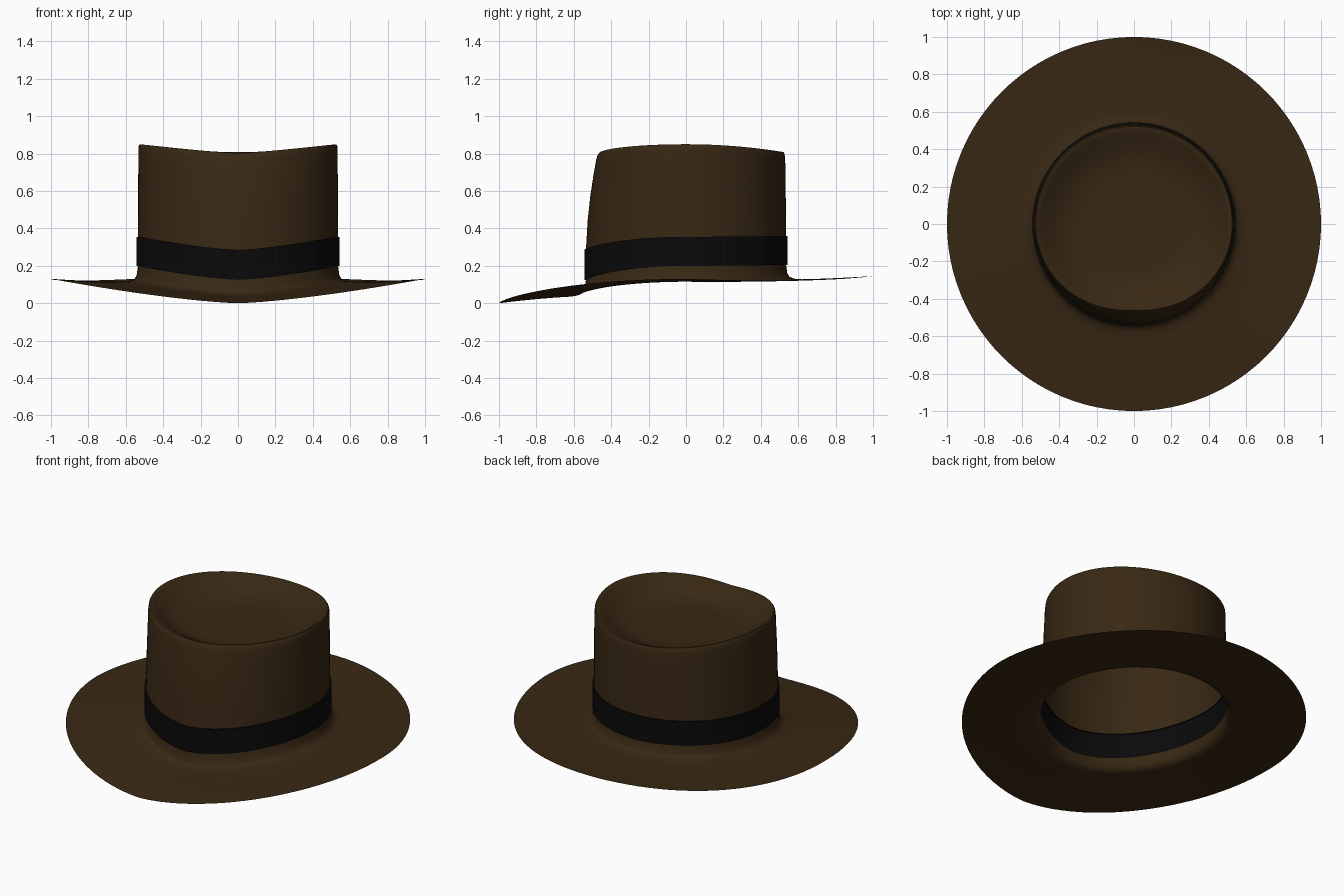
import bpy, bmesh
from math import sin, cos, pi

SEG = 96


def material(name, rgb):
    m = bpy.data.materials.new(name)
    m.diffuse_color = (*rgb, 1)
    return m


def blend(front, side, back, a):
    # a = 0 is the front, pi/2 the side, pi the back
    if cos(a) > 0:
        return front + (side - front) * abs(sin(a)) ** 1.4
    return side + (back - side) * cos(a) ** 2


def loft(name, rows, mat, dip=0.0):
    # each row: (radius front, side, back), (height front, side, back)
    bm = bmesh.new()
    rings = []
    for radii, heights in rows:
        ring = []
        for i in range(SEG):
            a = 2 * pi * i / SEG
            r, z = blend(*radii, a), blend(*heights, a)
            c = max(0, -cos(a))
            z -= dip * max(0, r - 0.6) / 0.4 * (c - c ** 4)
            ring.append(bm.verts.new((r * sin(a), -r * cos(a), z)))
        rings.append(ring)
    for lo, hi in zip(rings, rings[1:]):
        for i in range(SEG):
            j = (i + 1) % SEG
            bm.faces.new((lo[i], lo[j], hi[j], hi[i]))
    bmesh.ops.remove_doubles(bm, verts=bm.verts, dist=1e-5)
    mesh = bpy.data.meshes.new(name)
    bm.to_mesh(mesh)
    bm.free()
    obj = bpy.data.objects.new(name, mesh)
    bpy.context.collection.objects.link(obj)
    mesh.materials.append(mat)
    bpy.ops.object.select_all(action='DESELECT')
    obj.select_set(True)
    bpy.context.view_layer.objects.active = obj
    bpy.ops.object.shade_smooth_by_angle(angle=0.7)
    return obj


def even(r):
    return (r, r, r)


felt = material("brown_felt", (0.04, 0.021, 0.007))
ribbon = material("black_ribbon", (0.003, 0.003, 0.003))

# Brim: rim inward, then the flare up into the crown
loft("brim", [
    (even(1.0), (0.0, 0.13, 0.145)),
    (even(0.9), (0.012, 0.124, 0.139)),
    (even(0.8), (0.022, 0.119, 0.134)),
    (even(0.7), (0.030, 0.115, 0.130)),
    (even(0.62), (0.035, 0.115, 0.128)),
    (even(0.58), (0.041, 0.118, 0.131)),
    (even(0.555), (0.052, 0.128, 0.140)),
    (even(0.542), (0.072, 0.148, 0.158)),
    (even(0.535), (0.125, 0.200, 0.205)),
], felt, dip=0.03)

# Hat band: a slightly raised strip
LOW, HIGH = (0.125, 0.200, 0.205), (0.285, 0.355, 0.360)
loft("hat_band", [
    (even(0.535), LOW), (even(0.543), LOW),
    (even(0.543), HIGH), (even(0.535), HIGH),
], ribbon)

# Crown: wall with a pinched front, rounded edge, dished top
loft("crown", [
    (even(0.535), HIGH),
    ((0.526, 0.534, 0.534), (0.44, 0.48, 0.48)),
    ((0.512, 0.534, 0.533), (0.57, 0.61, 0.60)),
    ((0.494, 0.533, 0.532), (0.69, 0.73, 0.70)),
    ((0.480, 0.533, 0.530), (0.765, 0.815, 0.775)),
    ((0.473, 0.531, 0.527), (0.790, 0.840, 0.797)),
    ((0.462, 0.525, 0.521), (0.803, 0.850, 0.808)),
    ((0.450, 0.515, 0.511), (0.803, 0.848, 0.808)),
    ((0.430, 0.495, 0.492), (0.793, 0.833, 0.800)),
    ((0.390, 0.450, 0.450), (0.768, 0.796, 0.780)),
    ((0.340, 0.390, 0.390), (0.742, 0.760, 0.752)),
    ((0.280, 0.320, 0.320), (0.728, 0.737, 0.735)),
    ((0.200, 0.230, 0.230), (0.730, 0.733, 0.733)),
    ((0.100, 0.115, 0.115), (0.738, 0.739, 0.739)),
    (even(0.0), even(0.742)),
], felt)
